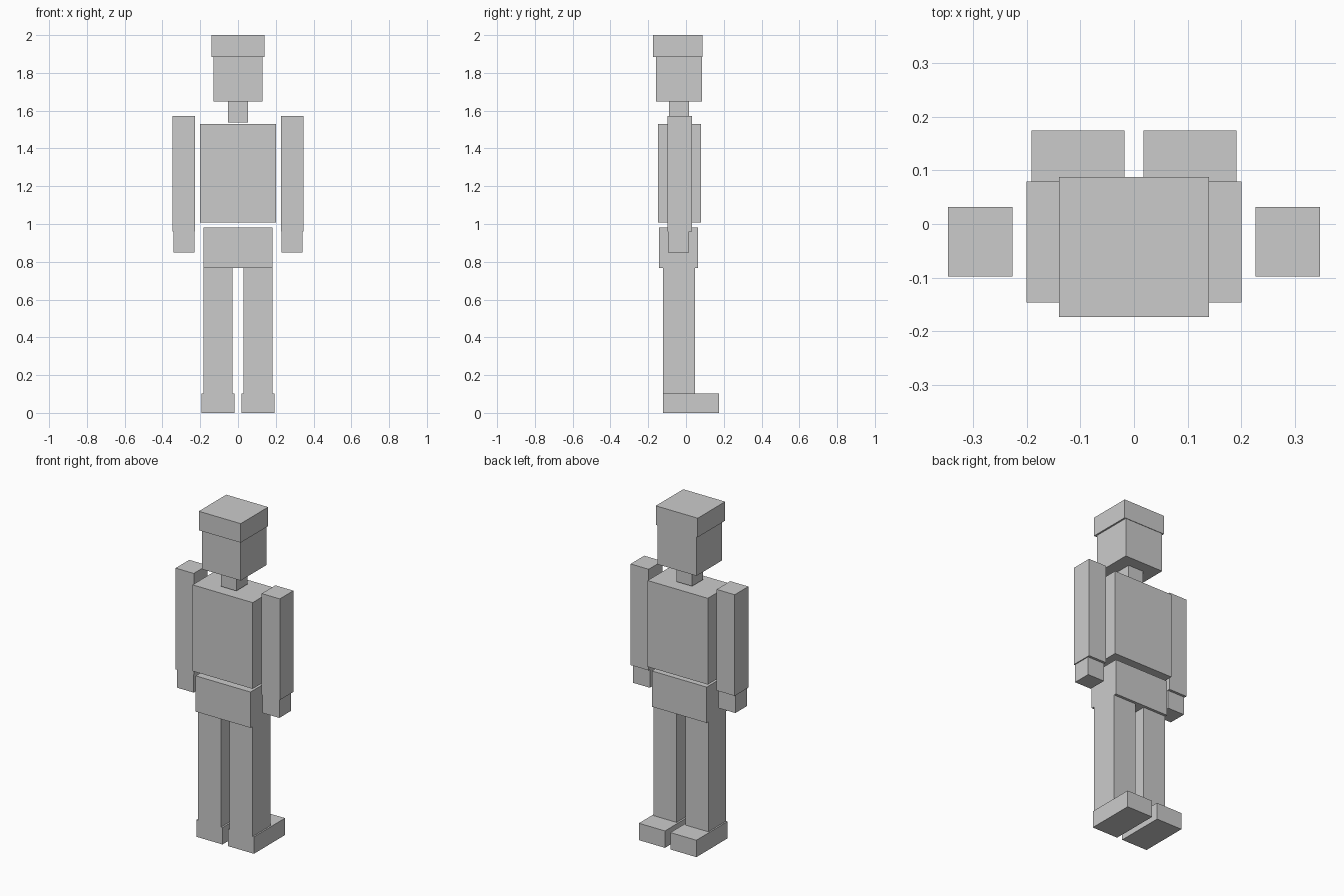
import bpy

if "Cube" in bpy.data.objects:
    bpy.data.objects.remove(bpy.data.objects["Cube"])

grey = bpy.data.materials.new("light_grey")
grey.diffuse_color = (0.6, 0.6, 0.6, 1.0)
grey.use_nodes = True
grey.node_tree.nodes["Principled BSDF"].inputs["Base Color"].default_value = grey.diffuse_color


def box(name, x, y, z):
    """Axis-aligned block given its (min, max) range on each axis."""
    bpy.ops.mesh.primitive_cube_add(size=1, location=[sum(r) / 2 for r in (x, y, z)])
    ob = bpy.context.object
    ob.name = name
    ob.scale = [r[1] - r[0] for r in (x, y, z)]
    bpy.ops.object.transform_apply(location=False, rotation=False, scale=True)
    ob.data.materials.append(grey)
    return ob


def pair(name, x, y, z):
    """The same block on both sides of the body."""
    box("right_" + name, x, y, z)
    box("left_" + name, (-x[1], -x[0]), y, z)


# Head, neck and trunk
box("hair", (-0.14, 0.14), (-0.174, 0.088), (1.885, 2.0))
box("head", (-0.13, 0.13), (-0.16, 0.085), (1.648, 1.885))
box("neck", (-0.052, 0.052), (-0.09, 0.016), (1.538, 1.648))
box("torso", (-0.201, 0.201), (-0.147, 0.079), (1.008, 1.529))
box("hips", (-0.183, 0.183), (-0.142, 0.064), (0.766, 0.982))

# Limbs
pair("arm", (0.227, 0.348), (-0.098, 0.032), (0.961, 1.572))
pair("hand", (0.23, 0.342), (-0.094, 0.017), (0.85, 0.961))
pair("leg", (0.029, 0.183), (-0.122, 0.048), (0.102, 0.766))
pair("foot", (0.018, 0.192), (-0.122, 0.175), (0.0, 0.102))
